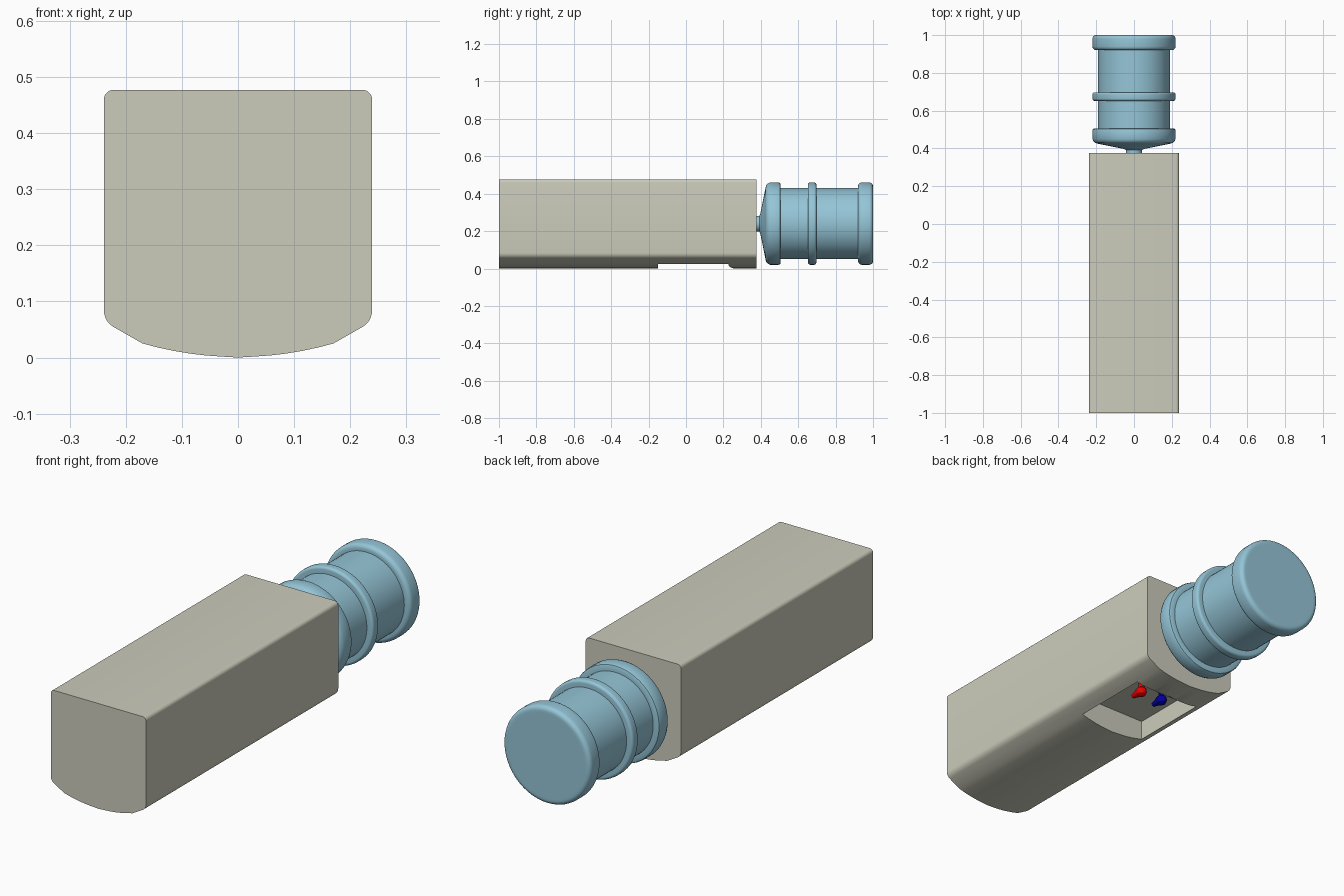
import bpy, bmesh
from math import sin, cos, pi, radians
from mathutils import Matrix

if "Cube" in bpy.data.objects:
    bpy.data.objects.remove(bpy.data.objects["Cube"])


def material(name, rgb):
    m = bpy.data.materials.new(name)
    m.diffuse_color = (*rgb, 1)
    m.use_nodes = True
    m.node_tree.nodes["Principled BSDF"].inputs["Base Color"].default_value = m.diffuse_color
    return m


def make(name, bm, mat=None):
    bmesh.ops.recalc_face_normals(bm, faces=bm.faces)
    me = bpy.data.meshes.new(name)
    bm.to_mesh(me)
    bm.free()
    ob = bpy.data.objects.new(name, me)
    bpy.context.collection.objects.link(ob)
    if mat:
        me.materials.append(mat)
    return ob


def smooth(ob, angle=35):
    bpy.ops.object.select_all(action='DESELECT')
    ob.select_set(True)
    bpy.context.view_layer.objects.active = ob
    bpy.ops.object.shade_smooth_by_angle(angle=radians(angle))


def prism(name, pts, offset, mat=None):
    """Extrude a closed outline by an offset vector."""
    bm = bmesh.new()
    face = bm.faces.new([bm.verts.new(p) for p in pts])
    ext = bmesh.ops.extrude_face_region(bm, geom=[face])
    bmesh.ops.translate(bm, vec=offset, verts=[
        v for v in ext['geom'] if isinstance(v, bmesh.types.BMVert)])
    return make(name, bm, mat)


def lathe(bm, profile, matrix, n):
    """Revolve (radius, height) points about local z, with capped ends."""
    rings = [[bm.verts.new(matrix @ Matrix.Rotation(2 * pi * i / n, 4, 'Z')
                           @ Matrix.Translation((r, 0, h)).translation)
              for i in range(n)] for r, h in profile]
    for a, b in zip(rings, rings[1:]):
        for i in range(n):
            j = (i + 1) % n
            bm.faces.new((a[i], a[j], b[j], b[i]))
    bm.faces.new(rings[0])
    bm.faces.new(rings[-1])


def arc(cx, cz, r, a0, a1, n=5):
    return [(cx + r * cos(radians(a0 + (a1 - a0) * i / n)),
             cz + r * sin(radians(a0 + (a1 - a0) * i / n))) for i in range(n + 1)]


shell = material("shell_cream", (0.60, 0.60, 0.50))
water = material("bottle_blue", (0.30, 0.56, 0.68))
red = material("tap_red", (0.8, 0.0, 0.0))
blue = material("tap_blue", (0.0, 0.0, 0.35))

# Cabinet: mirrored cross-section with a bowed underside
half = [(0.17 * i / 6, 0.001 + 0.024 * (i / 6) ** 2) for i in range(1, 7)]
half += arc(0.205, 0.084, 0.034, -60, 0)
half += arc(0.222, 0.460, 0.017, 0, 90)
outline = [(0, 0)] + half + [(-x, z) for x, z in reversed(half)]
cabinet = prism("cabinet", [(x, -1, z) for x, z in outline], (0, 1.377, 0), shell)

# Tap recess in the underside, with a rounded lip at one end
side = [(-0.15, 0.115), (-0.15, -0.05), (0.25, -0.05), (0.25, 0.002),
        (0.238, 0.006), (0.229, 0.014), (0.225, 0.026), (0.225, 0.115)]
cutter = prism("recess_cutter", [(-0.17, y, z) for y, z in side], (0.34, 0, 0))
cutter.hide_render = True
mod = cabinet.modifiers.new("recess", 'BOOLEAN')
mod.operation, mod.solver, mod.object = 'DIFFERENCE', 'EXACT', cutter
bpy.context.view_layer.objects.active = cabinet
bpy.ops.object.modifier_apply(modifier="recess")
bpy.data.objects.remove(cutter)
smooth(cabinet, 32)


# Bottle: ribbed profile revolved about the y axis
def rib(y0, y1, r, f):
    return ([(0.19, y0)] + [(r - f + a, y0 + f + b) for a, b in arc(0, 0, f, -90, 0)]
            + [(r - f + a, y1 - f + b) for a, b in arc(0, 0, f, 0, 90)] + [(0.19, y1)])


profile = [(0.042, 0.37), (0.042, 0.392), (0.052, 0.397), (0.195, 0.426)]
profile += [(0.207, 0.430), (0.215, 0.438), (0.22, 0.45)]
profile += [(0.22, 0.495), (0.217, 0.503), (0.21, 0.506), (0.19, 0.506)]
profile += rib(0.652, 0.697, 0.22, 0.012)
profile += rib(0.92, 1.0, 0.22, 0.02)
bm = bmesh.new()
to_y = Matrix.Translation((0, 0, 0.24)) @ Matrix.Rotation(-pi / 2, 4, 'X')
lathe(bm, profile, to_y, 64)
smooth(make("bottle", bm, water))

# Taps: stem out of the recess floor, knob, and tapering spout
for name, x, mat in (("hot_tap", 0.058, red), ("cold_tap", -0.058, blue)):
    bm = bmesh.new()
    down = Matrix.Translation((x, 0.12, 0.117)) @ Matrix.Rotation(pi, 4, 'X')
    lathe(bm, [(0.013, 0), (0.013, 0.035), (0.022, 0.042), (0.024, 0.055),
               (0.018, 0.07), (0.008, 0.076)], down, 20)
    spout = Matrix.Translation((x, 0.125, 0.065)) @ Matrix.Rotation(pi / 2, 4, 'X')
    lathe(bm, [(0.02, 0), (0.021, 0.02), (0.013, 0.045), (0.011, 0.06)], spout, 20)
    smooth(make(name, bm, mat))
